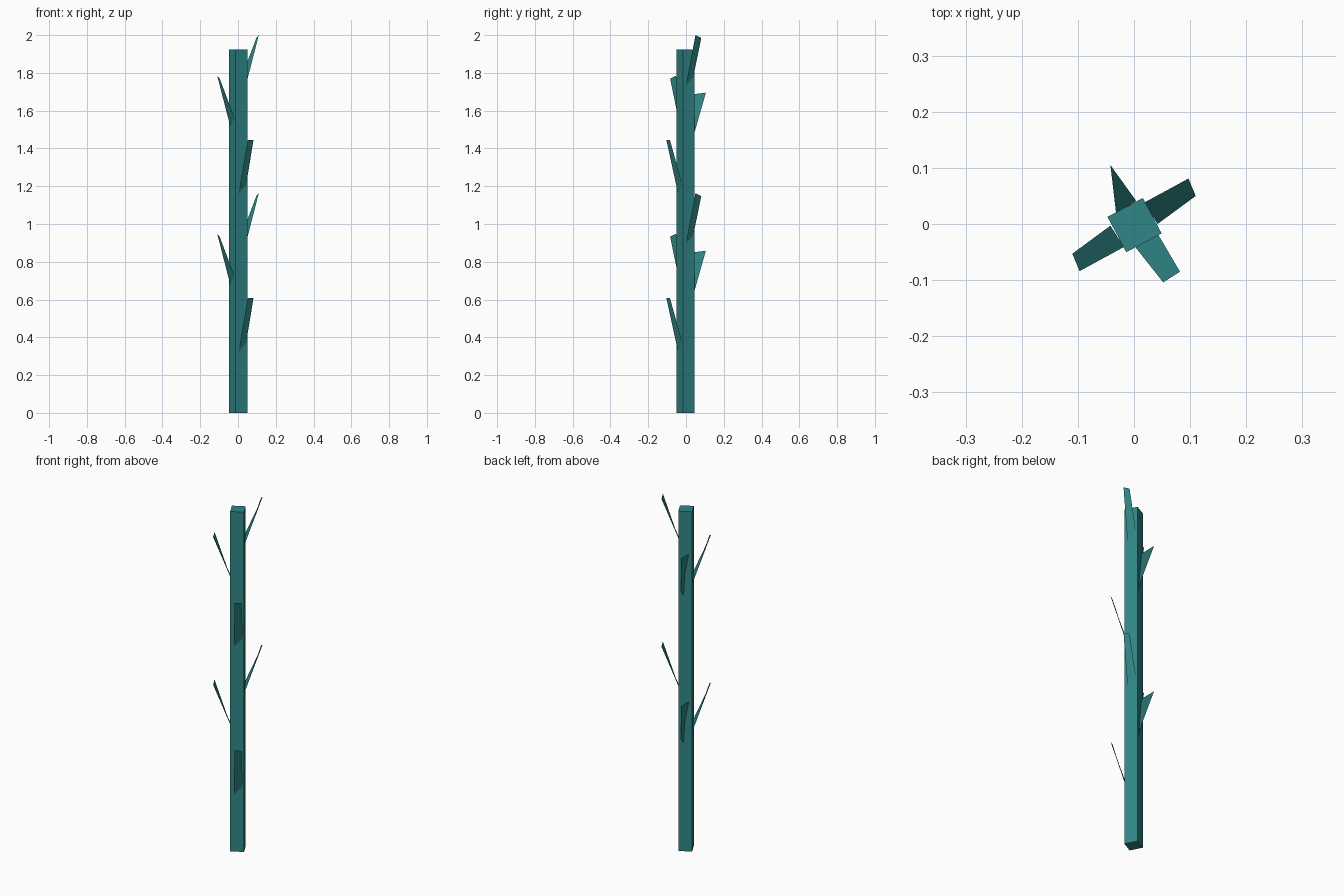
import bpy
from math import radians, sqrt
from mathutils import Matrix, Vector

if "Cube" in bpy.data.objects:
    bpy.data.objects.remove(bpy.data.objects["Cube"])

mat = bpy.data.materials.new("teal")
mat.diffuse_color = (0.03, 0.24, 0.24, 1)
mat.use_nodes = True
mat.node_tree.nodes["Principled BSDF"].inputs["Base Color"].default_value = mat.diffuse_color


def mesh_object(name, verts, faces):
    me = bpy.data.meshes.new(name)
    me.from_pydata([tuple(v) for v in verts], [], faces)
    me.materials.append(mat)
    ob = bpy.data.objects.new(name, me)
    bpy.context.collection.objects.link(ob)
    return ob


# Square stalk, turned about its own axis
bpy.ops.mesh.primitive_cone_add(vertices=4, radius1=0.0505, radius2=0.0505,
                                depth=1.925, location=(0.001, -0.002, 0.9625),
                                rotation=(0, 0, radians(-13 + 90)))
stalk = bpy.context.object
stalk.name = "stalk"
r = 0.0505
# align a corner with the measured direction (about 77 degrees)
corner = max((stalk.matrix_basis @ v.co for v in stalk.data.vertices), key=lambda c: c.y)
stalk.rotation_euler.z = radians(73)
stalk.data.materials.append(mat)

# Leaf blades: base corner, tip corner, tip corner, base corner
right = [(0.042, 0.0, 1.735), (0.11, 0.05, 2.0), (0.097, 0.081, 1.985), (0.018, 0.038, 1.775)]
turn = Matrix.Translation((0, -0.003, -0.215)) @ Matrix.Rotation(radians(180), 4, 'Z')
left = [turn @ Vector(p) for p in right]
front = [(0.003, -0.042, 1.16), (0.052, -0.104, 1.445), (0.082, -0.085, 1.445), (0.042, -0.017, 1.20)]
back = [(-0.032, 0.019, 1.41), (-0.032, 0.020, 1.685), (-0.042, 0.105, 1.695), (0.004, 0.041, 1.47)]

# Two whorls of leaves, one above the other
for level, drop in (("upper", 0.0), ("lower", 0.837)):
    for side, pts in (("right", right), ("left", left), ("front", front), ("back", back)):
        leaf = mesh_object(f"{level}_{side}_leaf", pts, [(0, 1, 2, 3)])
        leaf.location.z = -drop
